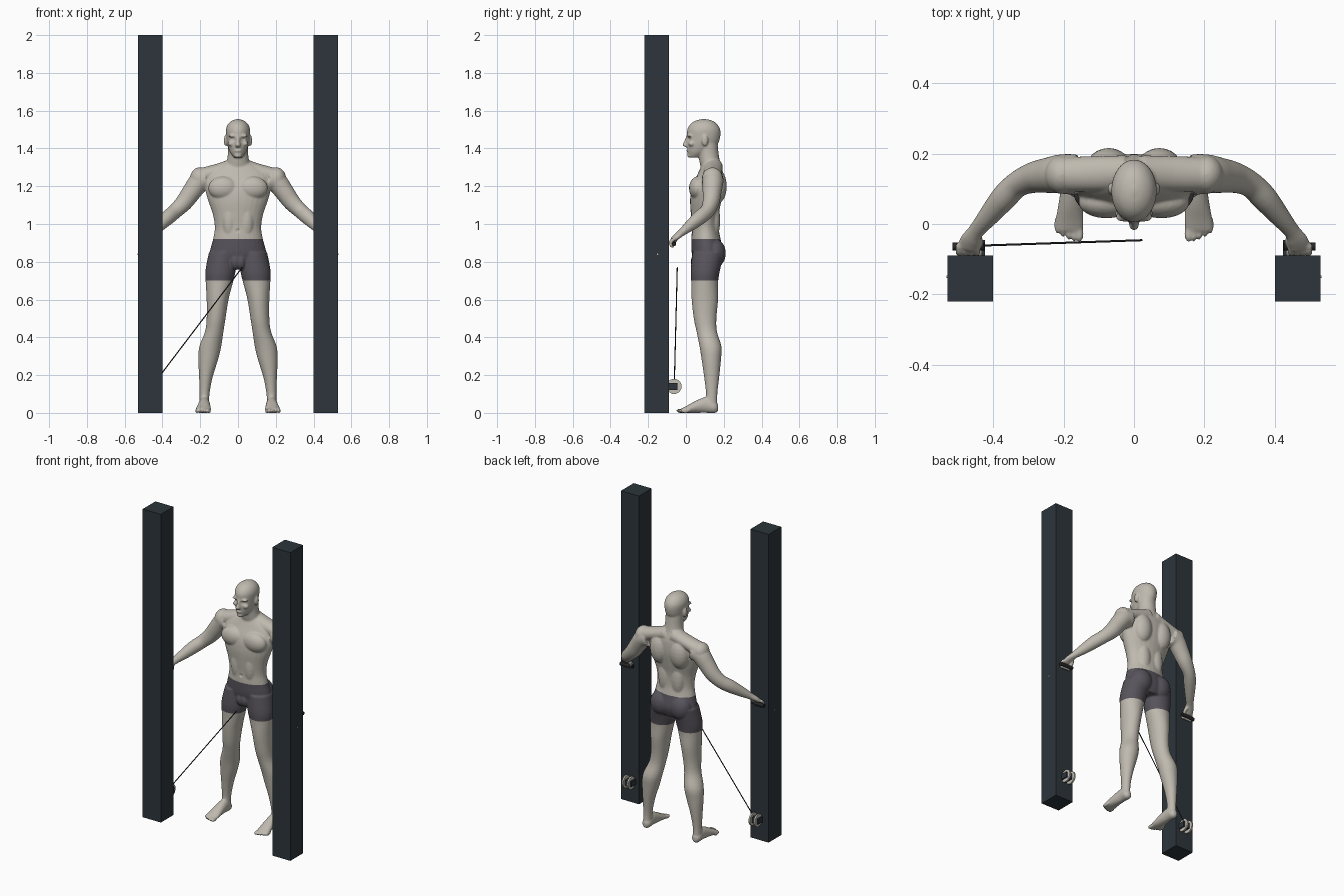
import bpy, bmesh, math
from mathutils import Vector, Matrix

if "Cube" in bpy.data.objects:
    bpy.data.objects.remove(bpy.data.objects["Cube"])


def material(name, r, g, b):
    m = bpy.data.materials.new(name)
    m.use_nodes = True
    m.diffuse_color = (r, g, b, 1)
    m.node_tree.nodes["Principled BSDF"].inputs["Base Color"].default_value = (r, g, b, 1)
    return m


SKIN = material("stone skin", 0.52, 0.49, 0.43)
SHORTS = material("charcoal shorts", 0.095, 0.088, 0.105)
POST = material("dark steel", 0.026, 0.036, 0.044)
BLACK = material("black rubber", 0.02, 0.02, 0.022)
PALE = material("pale metal", 0.55, 0.52, 0.46)


def make_object(name, bm, *mats):
    bmesh.ops.recalc_face_normals(bm, faces=bm.faces[:])
    mesh = bpy.data.meshes.new(name)
    bm.to_mesh(mesh)
    bm.free()
    ob = bpy.data.objects.new(name, mesh)
    bpy.context.collection.objects.link(ob)
    for m in mats:
        mesh.materials.append(m)
    return ob


def box(name, lo, hi, mat):
    bm = bmesh.new()
    lo, hi = Vector(lo), Vector(hi)
    size = hi - lo
    mx = Matrix.Translation((lo + hi) / 2) @ Matrix.Diagonal((*size, 1))
    bmesh.ops.create_cube(bm, size=1, matrix=mx)
    return make_object(name, bm, mat)


def rod(name, a, b, radius, mat, sides=24):
    bm = bmesh.new()
    a, b = Vector(a), Vector(b)
    d = b - a
    mx = Matrix.Translation((a + b) / 2) @ d.to_track_quat("Z", "Y").to_matrix().to_4x4()
    bmesh.ops.create_cone(bm, cap_ends=True, segments=sides, radius1=radius,
                          radius2=radius, depth=d.length, matrix=mx)
    ob = make_object(name, bm, mat)
    for p in ob.data.polygons:
        p.use_smooth = len(p.vertices) == 4
    return ob


body = bmesh.new()


def smooth_path(keys, steps=4):
    """Catmull-Rom interpolation of ring keys (x, y, z, ru, rv)."""
    out = []
    n = len(keys) - 1
    for i in range(n):
        p0, p1, p2, p3 = (keys[min(max(j, 0), n)] for j in (i - 1, i, i + 1, i + 2))
        for k in range(steps):
            t = k / steps
            out.append([0.5 * (2 * b + (c - a) * t + (2 * a - 5 * b + 4 * c - d) * t * t
                               + (3 * b - a - 3 * c + d) * t ** 3)
                        for a, b, c, d in zip(p0, p1, p2, p3)])
    return out + [list(keys[n])]


def loft(keys, axis=None, side=1, n=28):
    """Skin elliptical rings; each is square to axis, or to the path if none."""
    path = smooth_path(keys)
    rings = []
    for i, (x, y, z, ru, rv) in enumerate(path):
        a, b = path[max(i - 1, 0)], path[min(i + 1, len(path) - 1)]
        t = Vector(axis) if axis else (Vector(b[:3]) - Vector(a[:3])).normalized()
        u = Vector((1, 0, 0)) if axis else t.cross(Vector((0, 0, 1))).normalized()
        v = u.cross(t)
        ring = []
        for k in range(n):
            w = math.tau * k / n
            p = Vector((x, y, z)) + u * max(ru, .002) * math.cos(w) + v * max(rv, .002) * math.sin(w)
            ring.append(body.verts.new((p.x * side, p.y, p.z)))
        rings.append(ring)
    for r, s in zip(rings, rings[1:]):
        for k in range(n):
            body.faces.new((r[k], r[(k + 1) % n], s[(k + 1) % n], s[k]))
    body.faces.new(rings[0])
    body.faces.new(rings[-1])


def blob(x, y, z, rx, ry, rz):
    mx = Matrix.Translation((x, y, z)) @ Matrix.Diagonal((rx, ry, rz, 1))
    bmesh.ops.create_icosphere(body, subdivisions=3, radius=1, matrix=mx)


UP, BACK = (0, 0, 1), (0, 1, 0)

# Torso, neck and head
loft([(0, .115, .78, .10, .065), (0, .115, .84, .148, .084), (0, .106, .92, .132, .077),
      (0, .102, .98, .123, .071), (0, .10, 1.05, .133, .074), (0, .105, 1.13, .160, .083),
      (0, .115, 1.20, .175, .083), (0, .13, 1.27, .160, .066), (0, .135, 1.32, .085, .048)], UP)
loft([(0, .14, 1.27, .08, .055), (0, .122, 1.35, .056, .054), (0, .115, 1.43, .053, .052)], UP)
loft([(0, .045, 1.352, .022, .03), (0, .064, 1.38, .042, .056), (0, .085, 1.42, .056, .081),
      (0, .093, 1.46, .062, .088), (0, .094, 1.50, .064, .087), (0, .094, 1.53, .052, .069),
      (0, .095, 1.548, .030, .042), (0, .095, 1.556, .004, .006)], UP)

# Face
loft([(0, .008, 1.407, .012, .012), (0, -.001, 1.417, .015, .018),
      (0, .003, 1.435, .009, .014), (0, .012, 1.468, .008, .010)], UP)
blob(0, .016, 1.388, .022, .014, .008)
blob(0, .022, 1.362, .020, .016, .012)

for s in (1, -1):
    # Head sides
    blob(s * .028, .020, 1.466, .024, .015, .008)
    blob(s * .036, .030, 1.425, .018, .018, .014)
    blob(s * .065, .100, 1.442, .010, .017, .030)
    # Chest, shoulder blade, shoulder slope and deltoid
    blob(s * .078, .062, 1.19, .080, .046, .062)
    blob(s * .072, .163, 1.20, .062, .053, .095)
    blob(s * .045, .145, 1.02, .045, .036, .11)
    blob(s * .045, .066, 1.02, .042, .040, .11)
    blob(s * .205, .140, 1.242, .049, .055, .058)
    loft([(.02, .145, 1.305, .05, .045), (.10, .143, 1.283, .05, .038),
          (.20, .14, 1.25, .05, .045)], side=s)
    # Seat and front of the hips
    blob(s * .070, .150, .845, .070, .061, .078)
    blob(s * .015, .060, .80, .030, .035, .045)
    # Leg
    loft([(.080, .118, .85, .074, .084), (.093, .102, .75, .080, .077),
          (.099, .099, .69, .072, .071), (.108, .100, .60, .058, .070),
          (.116, .101, .50, .050, .060), (.126, .110, .43, .049, .054),
          (.147, .130, .35, .058, .058), (.158, .134, .28, .052, .051),
          (.170, .136, .19, .036, .040), (.177, .136, .10, .026, .030),
          (.178, .132, .04, .026, .034)], UP, s)
    # Foot and toes
    loft([(.178, .170, .026, .012, .016), (.178, .152, .030, .027, .031),
          (.178, .11, .042, .029, .042), (.180, .06, .034, .034, .034),
          (.183, .01, .020, .040, .021), (.185, -.02, .013, .040, .013)], BACK, s)
    for i in range(5):
        blob(s * (.154 + .016 * i), -.026 + .003 * i * i / 2, .011,
             .011 if i == 0 else .008, .026, .012)
    # Arm down to the palm
    loft([(.165, .14, 1.237, .058, .058), (.205, .142, 1.222, .056, .056),
          (.245, .138, 1.17, .050, .051), (.285, .132, 1.115, .044, .046),
          (.330, .113, 1.07, .037, .040), (.370, .074, 1.035, .037, .039),
          (.415, .020, .99, .029, .030), (.448, -.020, .957, .023, .020),
          (.463, -.045, .937, .029, .017), (.472, -.068, .917, .031, .014)], side=s)
    # Curled fingers and thumb
    for i in range(4):
        x = .446 + .017 * i
        loft([(x, -.058, .922, .010, .010), (x, -.079, .908, .010, .010),
              (x, -.080, .889, .009, .009), (x, -.066, .878, .008, .008)], side=s, n=12)
    loft([(.446, -.035, .94, .011, .011), (.436, -.052, .918, .010, .010),
          (.442, -.063, .900, .008, .008)], side=s, n=12)

# Fuse the figure into one smooth skin
figure = make_object("figure", body)
remesh = figure.modifiers.new("fuse", "REMESH")
remesh.mode = "VOXEL"
remesh.voxel_size = 0.005
relax = figure.modifiers.new("relax", "SMOOTH")
relax.factor, relax.iterations = 0.5, 5
bpy.context.view_layer.update()
fused = bpy.data.meshes.new_from_object(
    figure.evaluated_get(bpy.context.evaluated_depsgraph_get()))
figure.modifiers.clear()
figure.data = fused

# Hollow the eyes, mouth and navel, level the soles
DENTS = [(.025, .008, 1.449, .015, .007), (-.025, .008, 1.449, .015, .007),
         (0, .004, 1.399, .010, .003), (0, .028, .965, .012, .006)]
for v in fused.vertices:
    for x, y, z, r, depth in DENTS:
        d = ((v.co.x - x) ** 2 + (v.co.z - z) ** 2) ** 0.5
        if d < r and v.co.y < .06:
            v.co.y += depth * (1 - (d / r) ** 2)
    v.co.z = max(v.co.z, 0)

# Shorts between waistband and hems
WAIST, HEM = .92, .70
fused.materials.clear()
fused.materials.append(SKIN)
fused.materials.append(SHORTS)
bm = bmesh.new()
bm.from_mesh(fused)
for z in (WAIST, HEM):
    bmesh.ops.bisect_plane(bm, geom=bm.verts[:] + bm.edges[:] + bm.faces[:],
                           plane_co=(0, 0, z), plane_no=UP)
for f in bm.faces:
    c = f.calc_center_median()
    f.material_index = int(HEM < c.z < WAIST and abs(c.x) < .3)
    f.smooth = True
bm.to_mesh(fused)
bm.free()

# Posts with pulleys, pins and hand grips
for s, side in ((1, "left"), (-1, "right")):
    box(side + "_post", (s * .465 - .065, -.22, 0), (s * .465 + .065, -.09, 2), POST)
    for i, x in enumerate((.437, .473)):
        rod(f"{side}_pulley_flange_{i + 1}", (s * x - .005, -.063, .14),
            (s * x + .005, -.063, .14), .04, PALE)
    box(side + "_pulley_block", (s * .455 - .032, -.095, .122),
        (s * .455 + .032, -.045, .158), POST)
    rod(side + "_post_pin", (s * .52, -.15, .84), (s * .533, -.15, .84), .004, PALE, 12)
    rod(side + "_grip", (s * .425, -.064, .897), (s * .515, -.064, .893), .011, BLACK)

# Single cable from the right pulley
rod("cable", (-.455, -.062, .142), (.022, -.046, .77), .003, BLACK, 10)
